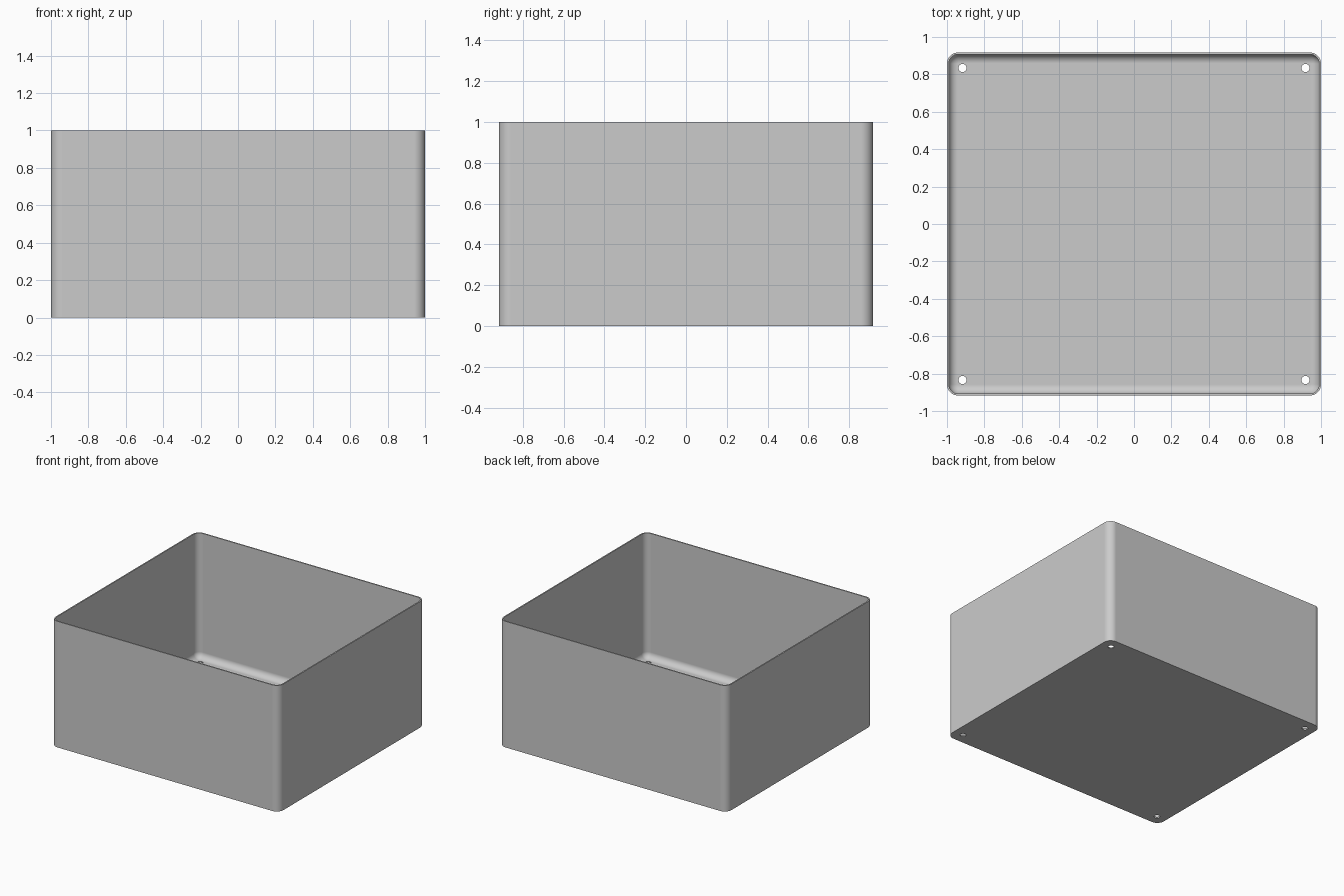
import bpy, bmesh
from math import sin, cos, pi

cube = bpy.data.objects.get("Cube")
if cube:
    bpy.data.objects.remove(cube, do_unlink=True)

HALF_X, HALF_Y, HEIGHT = 1.0, 0.917, 1.0
WALL, RADIUS, FILLET, STEPS = 0.01, 0.06, 0.048, 10

grey = bpy.data.materials.new("plain grey")
grey.use_nodes = True
colour = (0.6, 0.6, 0.6, 1)
grey.diffuse_color = colour
grey.node_tree.nodes["Principled BSDF"].inputs["Base Color"].default_value = colour


def ring(bm, inset, z):
    """Rounded rectangle, drawn in from the outer wall by inset."""
    r = RADIUS - inset
    verts = []
    for q, (sx, sy) in enumerate([(1, 1), (-1, 1), (-1, -1), (1, -1)]):
        for i in range(STEPS + 1):
            a = (q + i / STEPS) * pi / 2
            verts.append(bm.verts.new((sx * (HALF_X - RADIUS) + r * cos(a),
                                       sy * (HALF_Y - RADIUS) + r * sin(a), z)))
    return verts


# Tray: outer wall, rim, inner wall, rounded inner bottom edge, floor
bm = bmesh.new()
levels = [(0, 0), (0, HEIGHT), (WALL, HEIGHT)]
for i in range(STEPS + 1):
    a = i / STEPS * pi / 2
    levels.append((WALL + FILLET * (1 - cos(a)), WALL + FILLET * (1 - sin(a))))
rings = [ring(bm, *level) for level in levels]
for low, high in zip(rings, rings[1:]):
    for i in range(len(low)):
        j = (i + 1) % len(low)
        bm.faces.new((low[i], low[j], high[j], high[i]))
bm.faces.new(rings[-1])
bm.faces.new(rings[0][::-1])
bmesh.ops.recalc_face_normals(bm, faces=bm.faces)
mesh = bpy.data.meshes.new("tray")
bm.to_mesh(mesh)
bm.free()
mesh.materials.append(grey)
tray = bpy.data.objects.new("tray", mesh)
bpy.context.collection.objects.link(tray)

# Screw holes through the four floor corners
bm = bmesh.new()
for sx in (-1, 1):
    for sy in (-1, 1):
        made = bmesh.ops.create_cone(bm, cap_ends=True, segments=24, radius1=0.022,
                                     radius2=0.022, depth=0.2)
        bmesh.ops.translate(bm, verts=made["verts"],
                            vec=(sx * (HALF_X - 0.083), sy * (HALF_Y - 0.083), 0))
cut_mesh = bpy.data.meshes.new("hole_cutter")
bm.to_mesh(cut_mesh)
bm.free()
cut_mesh.materials.append(grey)
cutter = bpy.data.objects.new("hole_cutter", cut_mesh)
bpy.context.collection.objects.link(cutter)
cutter.hide_render = True

bpy.ops.object.select_all(action="DESELECT")
tray.select_set(True)
bpy.context.view_layer.objects.active = tray
cut = tray.modifiers.new("holes", "BOOLEAN")
cut.object = cutter
cut.operation = "DIFFERENCE"
cut.solver = "EXACT"
bpy.ops.object.modifier_apply(modifier=cut.name)
bpy.data.objects.remove(cutter, do_unlink=True)

# Smooth corners, crisp rim and base, flat walls kept flat
bpy.ops.object.shade_smooth_by_angle(angle=pi / 6)
weighted = tray.modifiers.new("flat walls", "WEIGHTED_NORMAL")
weighted.keep_sharp = True
